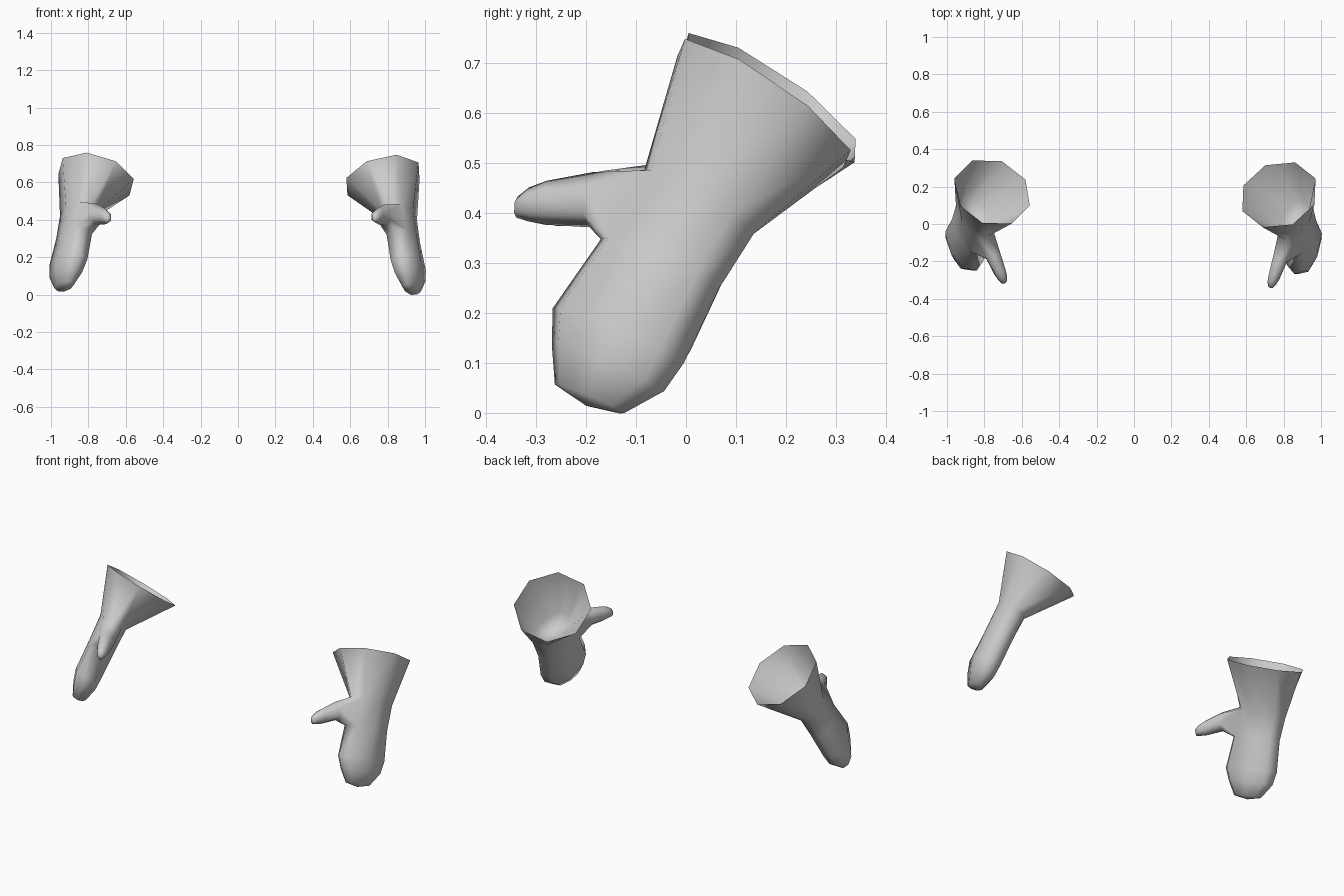
import bpy, bmesh
from math import cos, sin, pi
from mathutils import Matrix, Vector

if "Cube" in bpy.data.objects:
    bpy.data.objects.remove(bpy.data.objects["Cube"])

# Cross-section axes: W points to the thumb side, T across the thickness
CUFF = (Vector((-.403, -.806, .438)), Vector((-.884, .233, -.407)))
HAND = (Vector((-.356, -.864, .357)), Vector((-.925, .271, -.267)))
THUMB = (Vector((0, .05, 1)), Vector((-.93, .36, 0)))

# centre, half width, half thickness, axes, diagonal fullness
HAND_RINGS = [
    ((.775, .156, .619), .215, .215, CUFF, 1),
    ((.865, .025, .418), .137, .080, CUFF, 1.03),
    ((.884, -.052, .298), .137, .076, HAND, 1.06),
    ((.911, -.135, .155), .152, .074, HAND, 1.08),
    ((.921, -.156, .090), .130, .064, HAND, 1.08),
    ((.928, -.193, .028), .080, .038, HAND, 1.06),
]
THUMB_RINGS = [
    ((.780, -.19, .426), .055, .045, THUMB, 1),
    ((.750, -.28, .420), .044, .036, THUMB, 1),
    ((.737, -.315, .417), .034, .028, THUMB, 1),
    ((.729, -.338, .411), .021, .016, THUMB, 1),
]
# hollow inside of the cuff, ending in a floor at the wrist
LINING_RING = ((.861, .030, .426), .122, .070, CUFF, 1)


def ring(bm, spec, n, start=0.0):
    c, a, b, (w, t), full = spec
    out = []
    for i in range(n):
        ang = start + 2 * pi * i / n
        k = full if i % 2 else 1
        out.append(bm.verts.new(Vector(c) + k * (w * a * cos(ang) + t * b * sin(ang))))
    return out


def bridge(bm, r0, r1, skip=()):
    n = len(r0)
    for i in range(n):
        if i not in skip:
            bm.faces.new((r0[i], r0[(i + 1) % n], r1[(i + 1) % n], r1[i]))


def cap(bm, r, offset):
    mid = sum((v.co for v in r), Vector()) / len(r)
    pole = bm.verts.new(mid + Vector(offset))
    for i in range(len(r)):
        bm.faces.new((r[i], r[(i + 1) % len(r)], pole))


def frame(w, t):
    w = w.normalized()
    n = w.cross(t).normalized()
    return Matrix((w, n.cross(w), n)).transposed()


def mitten(name, xform):
    bm = bmesh.new()
    # flared cuff, wrist and fingers
    rings = [ring(bm, s, 8) for s in HAND_RINGS]
    for k in range(len(rings) - 1):
        bridge(bm, rings[k], rings[k + 1], skip=(7, 0) if k == 1 else ())
    cap(bm, rings[-1], (.002, -.006, -.014))
    # thumb grows out of the gap between wrist and palm
    a, b = rings[1], rings[2]
    prev = [a[7], a[0], a[1], b[1], b[0], b[7]]
    for s in THUMB_RINGS:
        nxt = ring(bm, s, 6, -pi / 3)
        bridge(bm, prev, nxt)
        prev = nxt
    cap(bm, prev, (-.001, -.004, 0))
    # inside of the cuff
    inner = ring(bm, LINING_RING, 8)
    bridge(bm, rings[0], inner)
    cap(bm, inner, (.01, -.02, -.035))
    for i in range(8):
        bm.edges.get((rings[0][i], rings[0][(i + 1) % 8])).smooth = False
    bm.transform(xform)
    bmesh.ops.recalc_face_normals(bm, faces=bm.faces)
    for f in bm.faces:
        f.smooth = True
    me = bpy.data.meshes.new(name)
    bm.to_mesh(me)
    bm.free()
    ob = bpy.data.objects.new(name, me)
    bpy.context.collection.objects.link(ob)
    return ob


mitten("right_mitten", Matrix.Identity(4))

# left one is mirrored and turned slightly
turn = frame(Vector((-.508, -.795, .347)), Vector((-.812, .329, -.482))) @ frame(*CUFF).inverted()
tweak = Matrix.Rotation(-.03, 4, 'Y') @ Matrix.Rotation(-.03, 4, 'X')
left = (Matrix.Translation((-.759, .171, .630)) @ tweak @ Matrix.Scale(-1, 4, (1, 0, 0))
        @ turn.to_4x4() @ Matrix.Translation((-.775, -.156, -.619)))
mitten("left_mitten", left)
